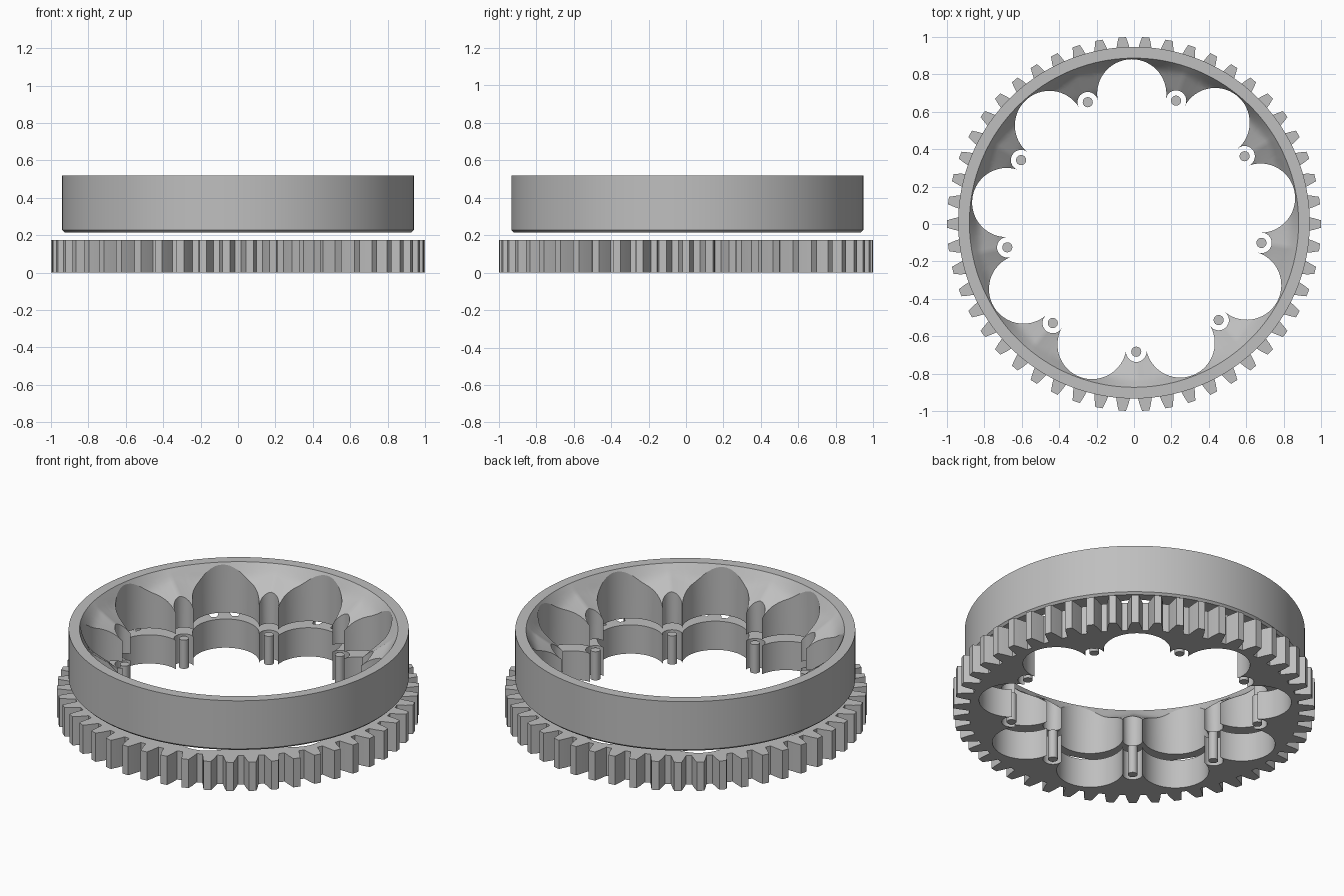
import bpy, bmesh
from math import sin, cos, tau, radians, hypot, atan2, pi

if "Cube" in bpy.data.objects:
    bpy.data.objects.remove(bpy.data.objects["Cube"])

LOBES, TEETH = 9, 50
SECTOR = tau / LOBES
PHASE = radians(-89)          # direction of the first lobe
CY = 0.007                    # bore centre offset in y
HOLE_R, TIP_R, BOSS = 0.69, 0.055, 0.027
SCOOP_C, SCOOP_R = 0.689, 0.185

grey = bpy.data.materials.new("plain grey")
grey.use_nodes = True
grey.diffuse_color = (0.52, 0.52, 0.52, 1)
grey.node_tree.nodes["Principled BSDF"].inputs["Base Color"].default_value = grey.diffuse_color


def polar(r, a):
    return r * cos(a), r * sin(a)


def finish(bm, name):
    bmesh.ops.recalc_face_normals(bm, faces=bm.faces)
    mesh = bpy.data.meshes.new(name)
    bm.to_mesh(mesh)
    bm.free()
    mesh.materials.append(grey)
    obj = bpy.data.objects.new(name, mesh)
    bpy.context.collection.objects.link(obj)
    return obj


def smooth(obj, angle):
    bpy.ops.object.select_all(action='DESELECT')
    obj.select_set(True)
    bpy.context.view_layer.objects.active = obj
    bpy.ops.object.shade_smooth_by_angle(angle=radians(angle))


def arc(cx, cy, r, a0, a1, n):
    return [(cx + r * cos(a0 + (a1 - a0) * i / n), cy + r * sin(a0 + (a1 - a0) * i / n))
            for i in range(n)]


# Scalloped bore: a rounded lobe tip, then a round scoop, repeated
def bore_outline():
    pts = []
    for k in range(LOBES):
        a = PHASE + k * SECTOR
        b = a + SECTOR / 2
        hx, hy = polar(HOLE_R, a)
        sx, sy = polar(SCOOP_C, b)
        nx, ny = polar(HOLE_R, a + SECTOR)
        px, py = polar(SCOOP_C, b - SECTOR)
        t0 = atan2(py - hy, px - hx)
        t1 = atan2(sy - hy, sx - hx)
        pts += arc(hx, hy, TIP_R, t0, t0 + (t1 - t0) % tau, 14)
        s0 = atan2(hy - sy, hx - sx)
        s1 = atan2(ny - sy, nx - sx)
        pts += arc(sx, sy, SCOOP_R, s0, s0 + (s1 - s0) % tau, 30)
    return pts


outline = bore_outline()
hole_centres = [polar(HOLE_R, PHASE + k * SECTOR) for k in range(LOBES)]


# Toothed gear: flat outline with bore and bolt holes, extruded
def tooth(k):
    a = k * tau / TEETH
    half = [(0.913, 0.041), (0.9615, 0.031), (1.0, 0.02)]
    return ([polar(r, a - w / r) for r, w in half] +
            [polar(r, a + w / r) for r, w in reversed(half)])


loops = [[p for k in range(TEETH) for p in tooth(k)],
         [(x, y + CY) for x, y in outline]]
loops += [arc(x, y + CY, BOSS, 0, tau, 24) for x, y in hole_centres]
bm = bmesh.new()
for loop in loops:
    vs = [bm.verts.new((x, y, 0)) for x, y in loop]
    for i, v in enumerate(vs):
        bm.edges.new((vs[i - 1], v))
bmesh.ops.triangle_fill(bm, edges=bm.edges[:], use_beauty=True, use_dissolve=False)
top = bmesh.ops.extrude_face_region(bm, geom=bm.faces[:])["geom"]
bmesh.ops.translate(bm, vec=(0, 0, 0.175), verts=[v for v in top if isinstance(v, bmesh.types.BMVert)])
smooth(finish(bm, "toothed_gear"), 25)

# Collar: each lobe has a ridged slope that climbs from its tip to the rim
Z0, Z1, RIM, OUT = 0.215, 0.52, 0.88, 0.94
SLOPE = [(0.6, 0.29), (0.635, 0.31), (0.735, 0.40), (0.84, 0.475), (RIM, Z1)]


def slope_height(x, y):
    r = hypot(x, y)
    z = Z1
    for (r0, za), (r1, zb) in zip(SLOPE, SLOPE[1:]):
        if r0 <= r <= r1:
            z = za + (zb - za) * (r - r0) / (r1 - r0)
    off = (atan2(y, x) - PHASE + SECTOR / 2) % SECTOR - SECTOR / 2
    fade = min(1, max(0, (RIM - r) / 0.06))
    return z - 0.2 * abs(off) * r * fade


bm = bmesh.new()
rows = []
count = len(outline)
STEPS = 10
first = PHASE - SECTOR * 7 / 44
for i, (x, y) in enumerate(outline):
    a = first + tau * i / count
    rx, ry = polar(RIM, a)
    ring = [(x, y, Z0)]
    for s in range(STEPS):
        t = s / STEPS
        px, py = x + (rx - x) * t, y + (ry - y) * t
        ring.append((px, py, slope_height(px, py)))
    ring.append((rx, ry, Z1))
    for r, z in ((OUT, Z1), (OUT, Z0 + 0.012), (OUT - 0.012, Z0)):
        ring.append((*polar(r, a), z))
    rows.append([bm.verts.new((px, py + CY, z)) for px, py, z in ring])
for i, row in enumerate(rows):
    prev = rows[i - 1]
    for j in range(len(row)):
        bm.faces.new((prev[j - 1], prev[j], row[j], row[j - 1]))
collar = finish(bm, "scalloped_collar")


# Bolt holes and counterbores cut through the lobes
def cut(radius, low, high):
    cb = bmesh.new()
    for x, y in hole_centres:
        res = bmesh.ops.create_cone(cb, cap_ends=True, segments=24, radius1=radius,
                                    radius2=radius, depth=high - low)
        bmesh.ops.translate(cb, vec=(x, y + CY, (low + high) / 2), verts=res["verts"])
    cutter = finish(cb, "bolt_cutter")
    cutter.hide_render = True
    mod = collar.modifiers.new("bolt_holes", 'BOOLEAN')
    mod.object, mod.operation, mod.solver = cutter, 'DIFFERENCE', 'EXACT'
    bpy.context.view_layer.objects.active = collar
    bpy.ops.object.modifier_apply(modifier=mod.name)
    bpy.data.objects.remove(cutter)


cut(BOSS, 0.1, 0.7)
cut(0.042, 0.30, 0.7)
smooth(collar, 25)
